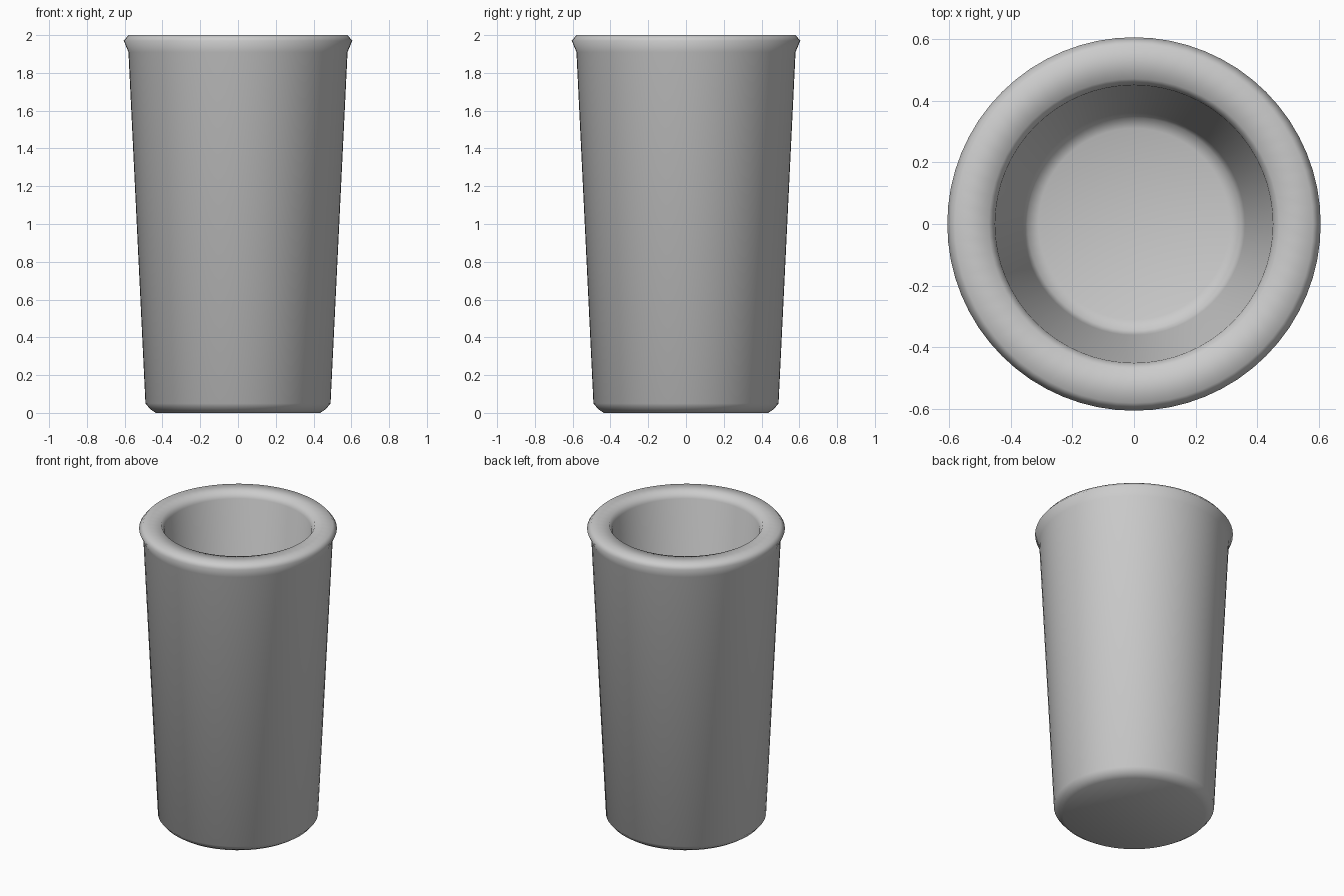
import bpy, bmesh, math

if "Cube" in bpy.data.objects:
    bpy.data.objects.remove(bpy.data.objects["Cube"])

SEGMENTS = 64

# Half section of the cup: outside base, flared rim, then inside wall and floor
PROFILE = [(0.0, 0.0), (0.435, 0.0), (0.465, 0.02), (0.49, 0.05), (0.58, 1.91),
           (0.605, 1.97), (0.58, 2.0), (0.47, 2.0), (0.45, 1.96),
           (0.36, 0.18), (0.345, 0.145), (0.31, 0.13), (0.0, 0.13)]

grey = bpy.data.materials.new("plain grey")
grey.diffuse_color = (0.6, 0.6, 0.6, 1)
grey.use_nodes = True
grey.node_tree.nodes["Principled BSDF"].inputs["Base Color"].default_value = grey.diffuse_color

# Cup body, spun around the vertical axis
bm = bmesh.new()
verts = [bm.verts.new((r, 0, z)) for r, z in PROFILE]
edges = [bm.edges.new(pair) for pair in zip(verts, verts[1:])]
bmesh.ops.spin(bm, geom=verts + edges, cent=(0, 0, 0), axis=(0, 0, 1),
               angle=2 * math.pi, steps=SEGMENTS, use_merge=False)
bmesh.ops.remove_doubles(bm, verts=bm.verts, dist=0.0005)
bmesh.ops.recalc_face_normals(bm, faces=bm.faces)

mesh = bpy.data.meshes.new("cup")
bm.to_mesh(mesh)
bm.free()
mesh.materials.append(grey)
cup = bpy.data.objects.new("cup", mesh)
bpy.context.collection.objects.link(cup)

# Soft shading over the rounded rim and base
bpy.context.view_layer.objects.active = cup
cup.select_set(True)
bpy.ops.object.shade_smooth_by_angle(angle=math.radians(70))
